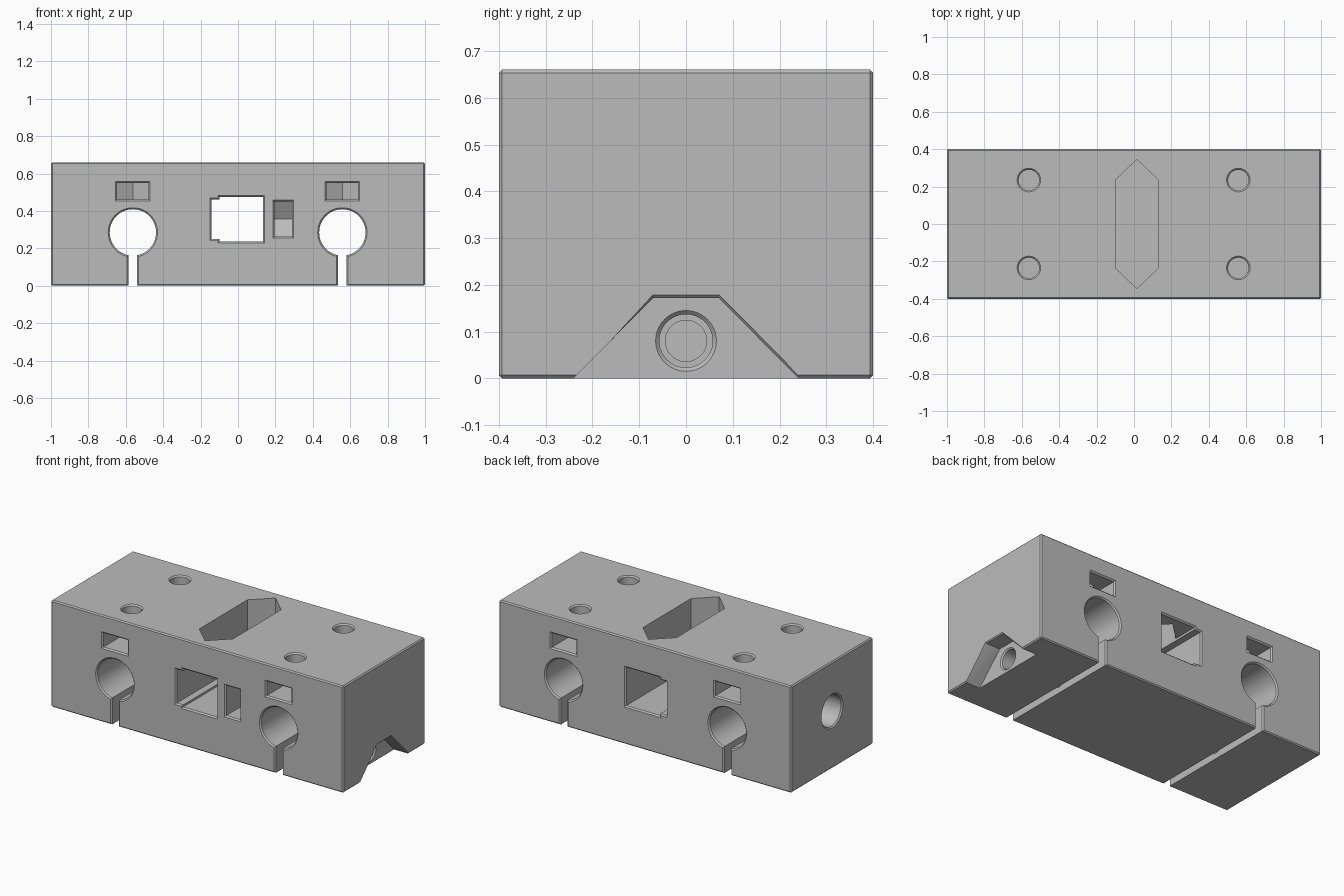
import bpy, bmesh, math

cube = bpy.data.objects.get("Cube")
if cube:
    bpy.data.objects.remove(cube, do_unlink=True)

W, D, H = 1.0, 0.4, 0.66      # half width, half depth, height
C = 0.008                     # chamfer on openings

grey = bpy.data.materials.new("plain_grey")
grey.use_nodes = True
grey.diffuse_color = (0.5, 0.5, 0.5, 1)
bsdf = grey.node_tree.nodes["Principled BSDF"]
bsdf.inputs["Base Color"].default_value = (0.5, 0.5, 0.5, 1)
bsdf.inputs["Roughness"].default_value = 0.6

# How a profile point (u, v) at a depth d sits in space for each axis
PLACE = {"x": lambda u, v, d: (d, u, v),
         "y": lambda u, v, d: (u, d, v),
         "z": lambda u, v, d: (u, v, d)}


def circle(u, v, r, n=48):
    return [(u + r * math.cos(2 * math.pi * i / n),
             v + r * math.sin(2 * math.pi * i / n)) for i in range(n)]


def rect(u0, u1, v0, v1):
    return [(u0, v0), (u1, v0), (u1, v1), (u0, v1)]


def prism(name, axis, profile, sections):
    """Loft a profile through (depth, growth) sections."""
    us, vs = zip(*profile)
    cu, cv = (min(us) + max(us)) / 2, (min(vs) + max(vs)) / 2
    hu, hv = (max(us) - min(us)) / 2, (max(vs) - min(vs)) / 2
    bm = bmesh.new()
    rings = [[bm.verts.new(PLACE[axis](cu + (u - cu) * (1 + g / hu),
                                       cv + (v - cv) * (1 + g / hv), d))
              for u, v in profile] for d, g in sections]
    n = len(profile)
    for a, b in zip(rings, rings[1:]):
        for i in range(n):
            j = (i + 1) % n
            bm.faces.new((a[i], a[j], b[j], b[i]))
    bm.faces.new(rings[0])
    bm.faces.new(rings[-1])
    bmesh.ops.recalc_face_normals(bm, faces=bm.faces)
    mesh = bpy.data.meshes.new(name)
    bm.to_mesh(mesh)
    bm.free()
    obj = bpy.data.objects.new(name, mesh)
    bpy.context.collection.objects.link(obj)
    obj.data.materials.append(grey)
    return obj


def mouth(surface, side, c=C):
    """Sections flaring out through a surface whose outside is on the given side."""
    return [(surface + side * 0.01, c + 0.01), (surface - side * c, 0)]


def through_y():
    return mouth(-D, -1) + mouth(D, 1)[::-1]


# Main block with a fine chamfer
block = prism("carriage_block", "z", rect(-W, W, -D, D), [(0, 0), (H, 0)])
bevel = block.modifiers.new("edge_chamfer", "BEVEL")
bevel.width = 0.007
bevel.segments = 1

cutters = []


def cut(axis, profile, sections):
    cutters.append(prism("cutter", axis, profile, sections))


# Rod bores with clamping slots, nut pockets and screw holes
for x in (-0.562, 0.558):
    cut("y", circle(x, 0.285, 0.124), through_y())
    cut("y", rect(x - 0.023, x + 0.023, -0.1, 0.19), through_y())
    for side in (-1, 1):
        cut("y", rect(x - 0.084, x + 0.084, 0.462, 0.55),
            mouth(side * D, side) + [(side * 0.19, 0)])
        # pointed end of the nut pocket
        cut("z", [(x - 0.084, side * 0.25), (x + 0.084, side * 0.25),
                  (x + 0.084, side * 0.187), (x, side * 0.138),
                  (x - 0.084, side * 0.187)], [(0.462, 0), (0.55, 0)])
        cut("z", circle(x, side * 0.235, 0.055), mouth(H, 1) + [(0.5, 0)])

# Central window and its side notch
cut("y", rect(-0.1, 0.133, 0.237, 0.474), through_y())
cut("y", rect(-0.143, -0.05, 0.25, 0.46), through_y())

# Elongated hexagonal opening in the top
cut("z", [(-0.1, -0.235), (0.015, -0.345), (0.13, -0.235),
          (0.13, 0.235), (0.015, 0.345), (-0.1, 0.235)],
    [(H + 0.05, 0), (0.3, 0)])

# Tension nut slot with a pointed inner end, and its screw passage
cut("y", rect(0.195, 0.29, 0.263, 0.45), mouth(-D, -1) + [(-0.05, 0)])
cut("x", [(-0.1, 0.263), (0.055, 0.263), (0.11, 0.356),
          (0.055, 0.45), (-0.1, 0.45)], [(0.195, 0), (0.29, 0)])
cut("x", circle(0, 0.356, 0.055), [(0.1, 0), (0.5, 0)])

# Tension screw access from the end
cut("x", circle(0, 0.356, 0.097), mouth(-W, -1) + [(-0.12, 0)])

# Recess for the clamp screw and its stepped bore
cut("x", [(-0.29, -0.05), (-0.07, 0.172), (0.07, 0.172), (0.29, -0.05)],
    mouth(W, 1, 0.006) + [(0.9, 0)])
cut("x", circle(0, 0.08, 0.057), mouth(0.9, 1) + [(0.56, 0)])
cut("x", circle(0, 0.08, 0.044), [(0.6, 0), (-0.97, 0)])

# Carve everything out of the block
bpy.ops.object.select_all(action="DESELECT")
bpy.context.view_layer.objects.active = block
block.select_set(True)
bpy.ops.object.modifier_apply(modifier=bevel.name)
for cutter in cutters:
    mod = block.modifiers.new("carve", "BOOLEAN")
    mod.operation = "DIFFERENCE"
    mod.solver = "EXACT"
    mod.object = cutter
    bpy.ops.object.modifier_apply(modifier=mod.name)
    bpy.data.objects.remove(cutter, do_unlink=True)

bpy.ops.object.shade_smooth_by_angle(angle=math.radians(30))
